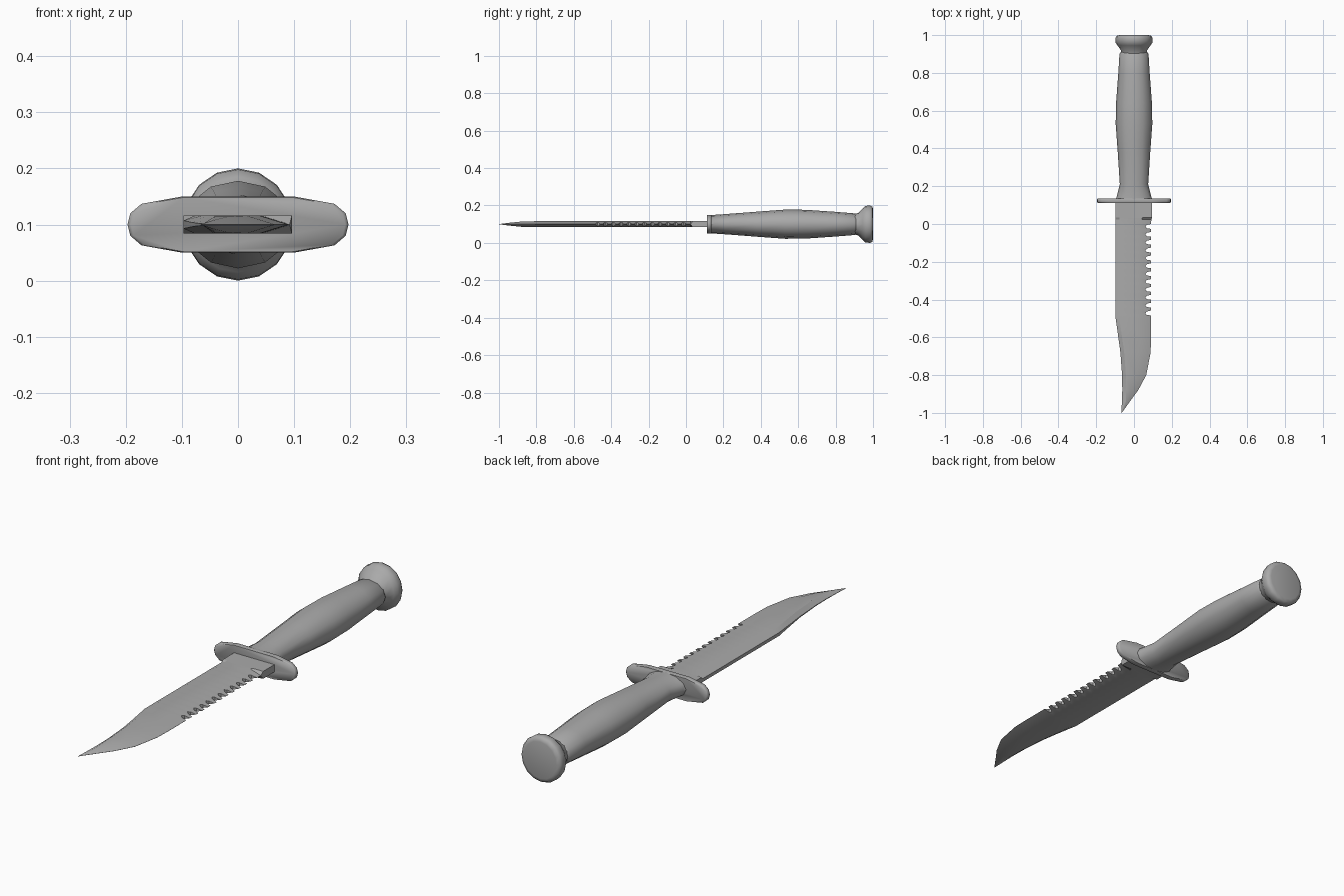
import bpy, bmesh, math

cube = bpy.data.objects.get("Cube")
if cube:
    bpy.data.objects.remove(cube)

CZ = 0.1  # height of the knife's long axis

steel = bpy.data.materials.new("plain grey")
steel.use_nodes = True
GREY = (0.4, 0.4, 0.4, 1)
steel.diffuse_color = GREY
steel.node_tree.nodes["Principled BSDF"].inputs["Base Color"].default_value = GREY


def loft(name, rings, angle):
    """Skin a list of equal closed rings and cap both ends."""
    bm = bmesh.new()
    loops = [[bm.verts.new(p) for p in ring] for ring in rings]
    n = len(loops[0])
    for a, b in zip(loops, loops[1:]):
        for i in range(n):
            j = (i + 1) % n
            bm.faces.new((a[i], a[j], b[j], b[i]))
    bm.faces.new(loops[0])
    bm.faces.new(loops[-1])
    bmesh.ops.remove_doubles(bm, verts=bm.verts, dist=0.0002)
    bmesh.ops.recalc_face_normals(bm, faces=bm.faces)
    mesh = bpy.data.meshes.new(name)
    bm.to_mesh(mesh)
    bm.free()
    obj = bpy.data.objects.new(name, mesh)
    bpy.context.collection.objects.link(obj)
    mesh.materials.append(steel)
    bpy.ops.object.select_all(action='DESELECT')
    obj.select_set(True)
    bpy.context.view_layer.objects.active = obj
    bpy.ops.object.shade_smooth_by_angle(angle=math.radians(angle))
    return obj


def oval(y, rx, rz, sides):
    turn = [2 * math.pi * i / sides for i in range(sides)]
    return [(rx * math.cos(t), y, CZ + rz * math.sin(t)) for t in turn]


# Grip: swelling oval, flared at the guard
grip = [(0.125, 0.098, 0.05), (0.15, 0.09, 0.05), (0.21, 0.075, 0.054),
        (0.38, 0.086, 0.067), (0.53, 0.097, 0.078), (0.64, 0.095, 0.077),
        (0.8, 0.083, 0.066), (0.9, 0.077, 0.058), (0.91, 0.07, 0.052)]
loft("grip", [oval(*s, 12) for s in grip], 50)

# Pommel: round cap on a narrow neck
pommel = [(0.89, 0.068, 0.052), (0.92, 0.07, 0.06), (0.945, 0.087, 0.085),
          (0.96, 0.097, 0.098), (0.985, 0.098, 0.1), (0.996, 0.092, 0.094),
          (1.0, 0.078, 0.08)]
loft("pommel", [oval(*s, 16) for s in pommel], 50)

# Guard: long plate with tapered rounded ends and softened rims
quarter = [(0.197, 0), (0.192, 0.02), (0.172, 0.037), (0.1, 0.05)]
right_half = [(x, -z) for x, z in quarter[:0:-1]] + quarter
outline = right_half + [(-x, -z) for x, z in right_half]
guard = [(0.112, 0.97), (0.117, 1), (0.13, 1), (0.135, 0.97)]
loft("guard", [[(x * s, y, CZ + z * s) for x, z in outline] for y, s in guard], 60)

# Blade: bevelled cross-sections, the notched stretch has a stepped edge
HALF = 0.016


def section(y, spine, edge, half=HALF, cut=0.0, bevel=0.05, spine_half=0.45):
    ridge = edge - bevel
    x = edge - cut
    thin = max(half * cut / bevel, 0.0004)
    back = min(spine + 0.02, ridge)
    upper = [(spine, half * spine_half), (back, half), (ridge, half), (x, thin)]
    ring = upper + [(px, -pz) for px, pz in reversed(upper)]
    return [(px, y, CZ + pz) for px, pz in ring]


def ricasso(y):
    ring = [(-0.097, HALF), (-0.077, HALF), (0.045, HALF), (0.096, HALF)]
    ring += [(x, -z) for x, z in reversed(ring)]
    return [(x, y, CZ + z) for x, z in ring]


rings = [ricasso(0.125), ricasso(0.035), section(0.025, -0.097, 0.092)]
TEETH = 12
pitch = 0.5 / TEETH
for k in range(TEETH):
    for part, cut in ((0, 0), (0.12, 0.022), (0.35, 0.03), (0.55, 0.022), (0.62, 0)):
        rings.append(section(-pitch * (k + part), -0.097, 0.09, cut=cut))
rings += [section(-0.5, -0.097, 0.09),
          section(-0.6, -0.083, 0.09, spine_half=0.25),
          section(-0.68, -0.072, 0.088, spine_half=0.15),
          section(-0.8, -0.063, 0.065, spine_half=0.1),
          section(-0.88, -0.062, 0.022, half=0.014, bevel=0.04, spine_half=0.1),
          section(-0.94, -0.064, -0.022, half=0.008, bevel=0.02, spine_half=0.1),
          section(-1.0, -0.067, -0.065, half=0.0006, bevel=0.001)]
loft("blade", rings, 25)
